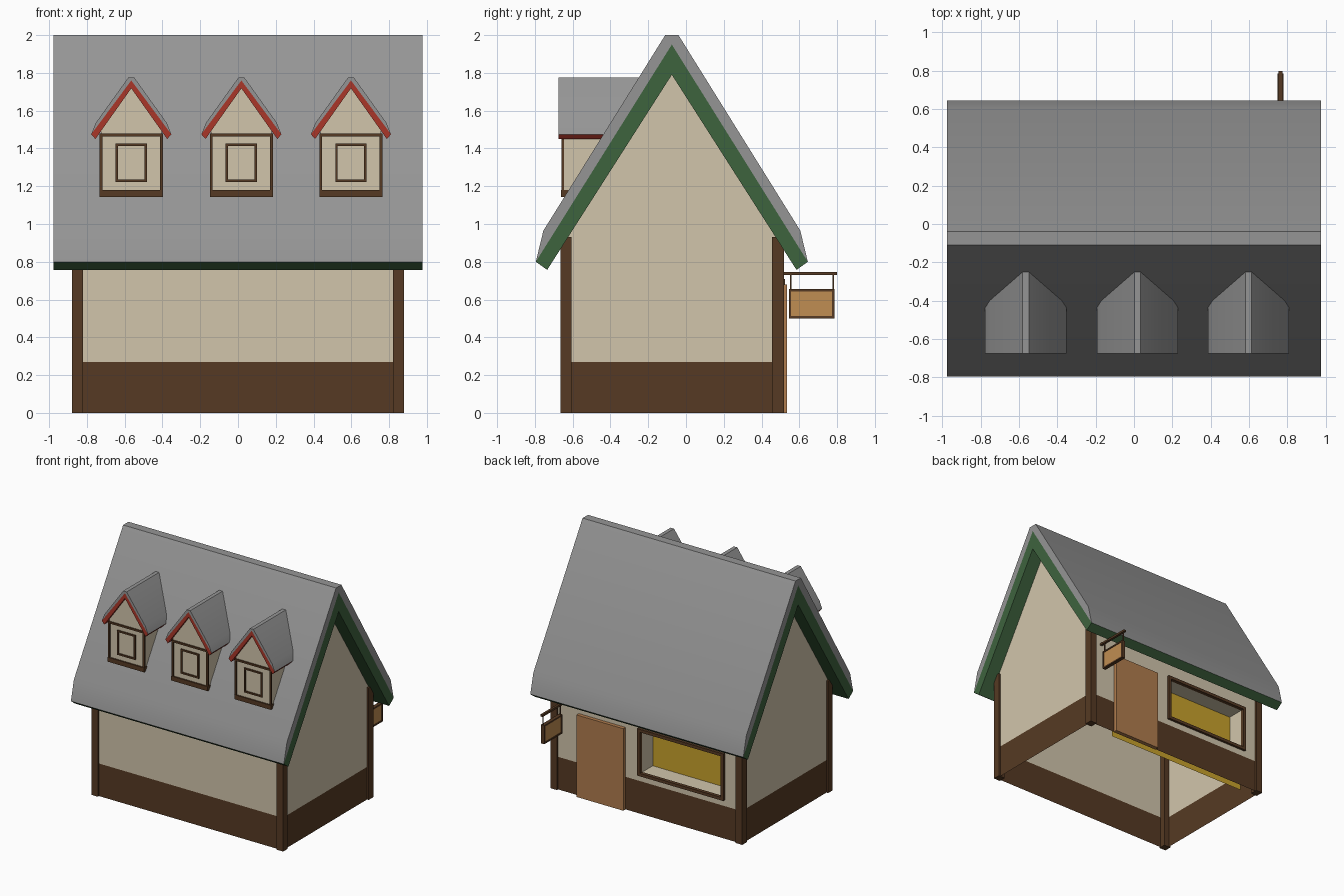
import bpy, bmesh

if "Cube" in bpy.data.objects:
    bpy.data.objects.remove(bpy.data.objects["Cube"])

def material(name, rgb):
    m = bpy.data.materials.new(name)
    m.diffuse_color = (*rgb, 1)
    m.use_nodes = True
    m.node_tree.nodes["Principled BSDF"].inputs["Base Color"].default_value = m.diffuse_color
    return m

GREY = material("roof grey", (.30, .30, .30))
CREAM = material("plaster cream", (.64, .56, .41))
BROWN = material("dark timber", (.093, .042, .017))
GREEN = material("green trim", (.048, .125, .048))
RED = material("red trim", (.40, .037, .022))
YELLOW = material("window yellow", (.58, .36, .025))
DOOR = material("door wood", (.44, .205, .077))
SIGN = material("sign wood", (.53, .27, .085))

def build(name, polys, mats, recalc=True):
    """polys: list of (points, material index)."""
    bm = bmesh.new()
    for pts, mi in polys:
        bm.faces.new([bm.verts.new(p) for p in pts]).material_index = mi
    bmesh.ops.remove_doubles(bm, verts=bm.verts, dist=1e-5)
    if recalc:
        bmesh.ops.recalc_face_normals(bm, faces=bm.faces)
    me = bpy.data.meshes.new(name)
    bm.to_mesh(me)
    bm.free()
    for m in mats:
        me.materials.append(m)
    ob = bpy.data.objects.new(name, me)
    bpy.context.collection.objects.link(ob)
    return ob

def box(name, x, y, z, mat):
    polys = []
    for a in (0, 1):
        polys.append(([(x[a], y[i], z[j]) for i, j in ((0, 0), (1, 0), (1, 1), (0, 1))], 0))
        polys.append(([(x[i], y[a], z[j]) for i, j in ((0, 0), (1, 0), (1, 1), (0, 1))], 0))
        polys.append(([(x[i], y[j], z[a]) for i, j in ((0, 0), (1, 0), (1, 1), (0, 1))], 0))
    return build(name, polys, [mat])

def prism(name, profile, t0, t1, place, mat):
    n = len(profile)
    polys = [([place(u, t, z) for u, z in profile], 0) for t in (t0, t1)]
    for i in range(n):
        (u, z), (v, w) = profile[i], profile[(i + 1) % n]
        polys.append(([place(u, t0, z), place(v, t0, w), place(v, t1, w), place(u, t1, z)], 0))
    return build(name, polys, [mat])

def mirror(half):
    """Half profile from the right eave up, completed to the left eave."""
    return half + [(-u, z) for u, z in reversed(half) if u]

def roof(name, outer, mid_z, inner, t0, t1, place, trim):
    """Two-layer gable roof: grey cover above, coloured trim below."""
    o, i = mirror(outer), mirror(inner)
    polys = []
    ring = o + i[::-1]
    for k in range(len(ring)):
        (u, z), (v, w) = ring[k], ring[(k + 1) % len(ring)]
        polys.append(([place(u, t0, z), place(v, t0, w), place(v, t1, w), place(u, t1, z)],
                      0 if k < len(o) - 1 else 1))
    for t in (t0, t1):
        polys.append(([place(u, t, z) for u, z in o + [(0, mid_z)]], 0))
        polys.append(([place(u, t, z) for u, z in [o[0], (0, mid_z), o[-1]] + i[::-1]], 1))
    ob = build(name, polys, [GREY, trim])
    bpy.ops.object.select_all(action='DESELECT')
    ob.select_set(True)
    bpy.context.view_layer.objects.active = ob
    bpy.ops.object.shade_smooth_by_angle(angle=0.5)

# ---- main roof, ridge along x
RY = -.075
roof("main_roof", [(.72, .80), (.68, .965), (.035, 2.0)], 1.95, [(.66, .757), (0, 1.79)],
     -.977, .977, lambda u, t, z: (t, RY + u, z), GREEN)

# ---- hollow walls: timber band below, plaster above, window hole at the back
X, Y0, Y1, BAND, TOP = .865, -.65, .505, .27, .92
WX0, WX1, WZ0, WZ1 = -.69, .06, .34, .69
def rect_y(y, xa, xb, za, zb):
    return [(xa, y, za), (xb, y, za), (xb, y, zb), (xa, y, zb)]
polys = [(rect_y(Y0, -X, X, 0, BAND), 1), (rect_y(Y0, -X, X, BAND, TOP), 0),
         (rect_y(Y1, X, -X, 0, BAND), 1), (rect_y(Y1, X, WX1, BAND, TOP), 0),
         (rect_y(Y1, WX0, -X, BAND, TOP), 0), (rect_y(Y1, WX1, WX0, BAND, WZ0), 0),
         (rect_y(Y1, WX1, WX0, WZ1, TOP), 0)]
for s in (1, -1):
    band = [(s * X, Y0, 0), (s * X, Y1, 0), (s * X, Y1, BAND), (s * X, Y0, BAND)]
    gable = [(s * X, Y0, BAND), (s * X, Y1, BAND), (s * X, Y1, .95),
             (s * X, RY, 1.85), (s * X, Y0, .95)]
    polys += [(band[::s], 1), (gable[::s], 0)]
build("house_walls", polys, [CREAM, BROWN], recalc=False)

# ---- corner posts
for sx in (-1, 1):
    for y in ((-.665, -.605), (.455, .52)):
        box("corner_post", sorted((sx * .82, sx * .88)), y, (0, .93), BROWN)

# ---- shop window: recess lining, yellow backing, frame
D = .35
lining = [[(WX0, D, WZ0), (WX1, D, WZ0), (WX1, Y1, WZ0), (WX0, Y1, WZ0)],
          [(WX0, Y1, WZ1), (WX1, Y1, WZ1), (WX1, D, WZ1), (WX0, D, WZ1)],
          [(WX0, D, WZ0), (WX0, Y1, WZ0), (WX0, Y1, WZ1), (WX0, D, WZ1)],
          [(WX1, Y1, WZ0), (WX1, D, WZ0), (WX1, D, WZ1), (WX1, Y1, WZ1)]]
build("window_recess", [(p, 0) for p in lining], [CREAM], recalc=False)
build("window_backing", [(rect_y(D, .52, -.80, .07, .72), 0)], [YELLOW], recalc=False)

def frame(name, x, z, w, y, mat):
    for k in (0, 1):
        s = 1 - 2 * k
        box(name + "_side", sorted((x[k], x[k] + s * w)), y, z, mat)
        box(name + "_rail", (x[0] + w, x[1] - w), y, sorted((z[k], z[k] + s * w)), mat)

frame("shop_window_frame", (-.71, .08), (.32, .71), .025, (.495, .525), BROWN)

# ---- door
box("door", (.20, .63), (.50, .535), (0, .68), DOOR)

# ---- hanging sign
SX = .765
box("sign_bracket", (SX - .01, SX + .01), (.51, .80), (.73, .747), BROWN)
for y in (.555, .78):
    box("sign_hanger", (SX - .003, SX + .003), (y - .004, y + .004), (.65, .735), BROWN)
box("sign_board", (SX - .01, SX + .01), (.555, .775), (.51, .645), SIGN)
for y in ((.545, .557), (.773, .785)):
    box("sign_frame_side", (SX - .015, SX + .015), y, (.50, .655), BROWN)
for z in ((.50, .512), (.643, .655)):
    box("sign_frame_rail", (SX - .015, SX + .015), (.557, .773), z, BROWN)

# ---- three dormers
for cx in (-.565, .018, .598):
    place = lambda u, t, z, c=cx: (c + u, t, z)
    prism("dormer_body", [(-.16, 1.15), (.16, 1.15), (.16, 1.50), (0, 1.735), (-.16, 1.50)],
          -.65, -.32, place, CREAM)
    roof("dormer_roof", [(.212, 1.475), (.188, 1.535), (.016, 1.775)], 1.76,
         [(.19, 1.45), (0, 1.718)], -.675, -.24, place, RED)
    for s in (-1, 1):
        box("dormer_post", sorted((cx + s * .152, cx + s * .167)), (-.66, -.645), (1.17, 1.475), BROWN)
    box("dormer_sill", (cx - .167, cx + .167), (-.662, -.60), (1.143, 1.18), BROWN)
    box("dormer_beam", (cx - .167, cx + .167), (-.661, -.645), (1.463, 1.478), BROWN)
    frame("dormer_window_frame", (cx - .083, cx + .083), (1.222, 1.425), .013, (-.66, -.645), BROWN)
